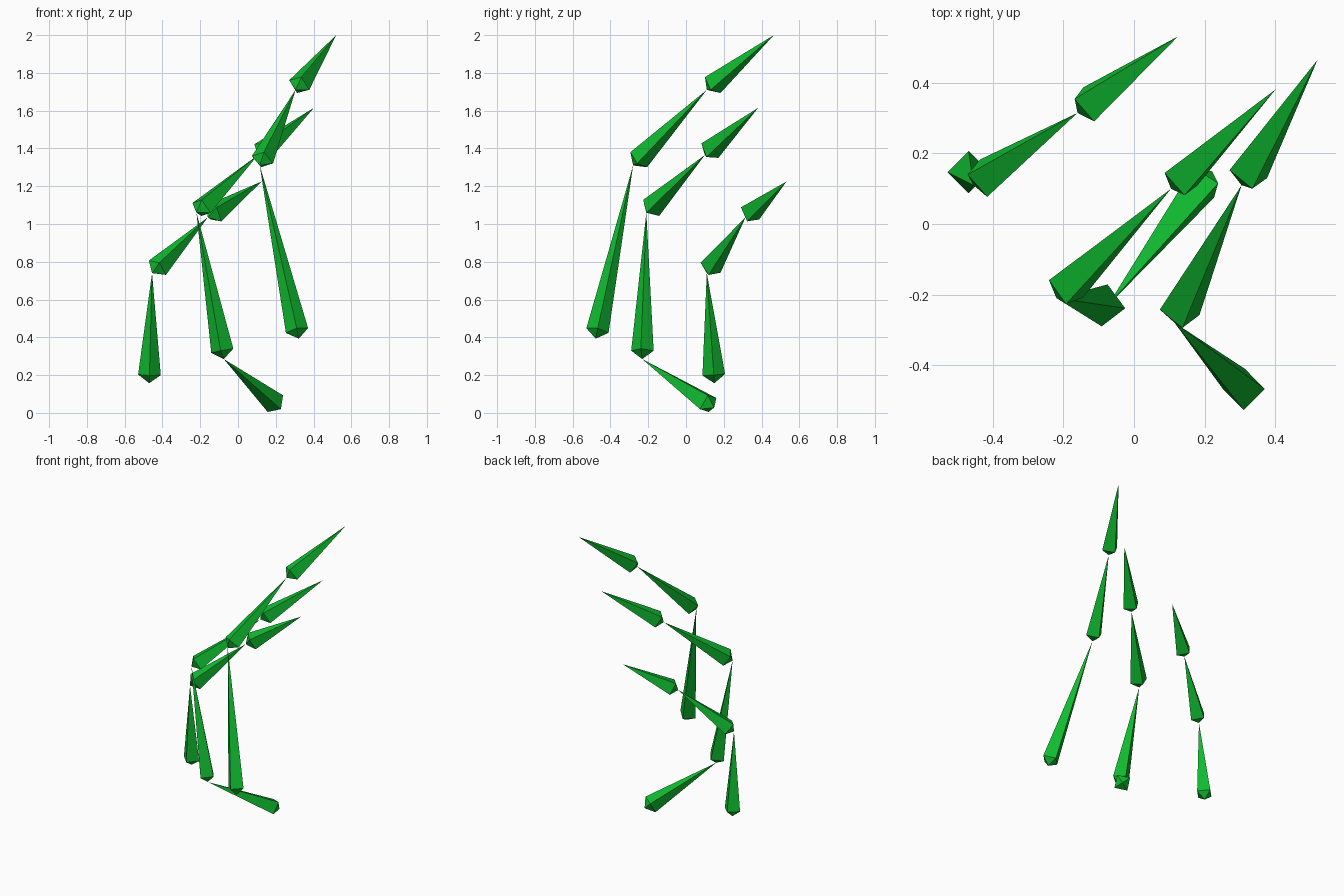
import bpy, bmesh
from math import radians
from mathutils import Vector, Matrix

cube = bpy.data.objects.get("Cube")
if cube:
    bpy.data.objects.remove(cube, do_unlink=True)

green = bpy.data.materials.new("leaf_green")
green.use_nodes = True
colour = (0.005, 0.50, 0.03, 1)
green.diffuse_color = colour
green.node_tree.nodes["Principled BSDF"].inputs["Base Color"].default_value = colour

RADIUS = 0.06   # half diagonal of the square collar
COLLAR = 0.045  # distance of the collar from the blunt end


def segment(name, tip, base, roll=0):
    """Long four-sided spike with a short pyramid cap at its blunt end."""
    tip, base = Vector(tip), Vector(base)
    length = (tip - base).length
    bm = bmesh.new()
    blunt = bm.verts.new((0, 0, 0))
    point = bm.verts.new((0, 0, length))
    ring = [bm.verts.new((x * RADIUS, y * RADIUS, COLLAR))
            for x, y in ((1, 0), (0, 1), (-1, 0), (0, -1))]
    for a, b in zip(ring, ring[1:] + ring[:1]):
        bm.faces.new((a, b, point))
        bm.faces.new((b, a, blunt))
    turn = Vector((0, 0, 1)).rotation_difference(tip - base).to_matrix().to_4x4()
    bm.transform(Matrix.Translation(base) @ turn @ Matrix.Rotation(radians(roll), 4, "Z"))
    mesh = bpy.data.meshes.new(name)
    bm.to_mesh(mesh)
    bm.free()
    mesh.materials.append(green)
    bpy.context.collection.objects.link(bpy.data.objects.new(name, mesh))


# Joints of each chain from the pointed end down, and the roll of each segment
chains = {
    "left_chain": ([(0.52, 0.465, 2.0), (0.305, 0.11, 1.71),
                    (0.115, -0.28, 1.31), (0.322, -0.478, 0.393)], (0, 0, 0)),
    "middle_chain": ([(0.402, 0.382, 1.615), (0.105, 0.10, 1.365), (-0.22, -0.21, 1.06),
                      (-0.075, -0.232, 0.285), (0.222, 0.149, 0.028)], (-5, -15, -8, 18)),
    "right_chain": ([(0.125, 0.532, 1.225), (-0.16, 0.315, 1.035),
                     (-0.455, 0.11, 0.74), (-0.47, 0.15, 0.157)], (0, 0, 0)),
}
parts = ("tip", "upper", "lower", "foot")
for chain, (joints, rolls) in chains.items():
    for part, tip, base, roll in zip(parts, joints, joints[1:], rolls):
        segment(f"{chain}_{part}", tip, base, roll)
